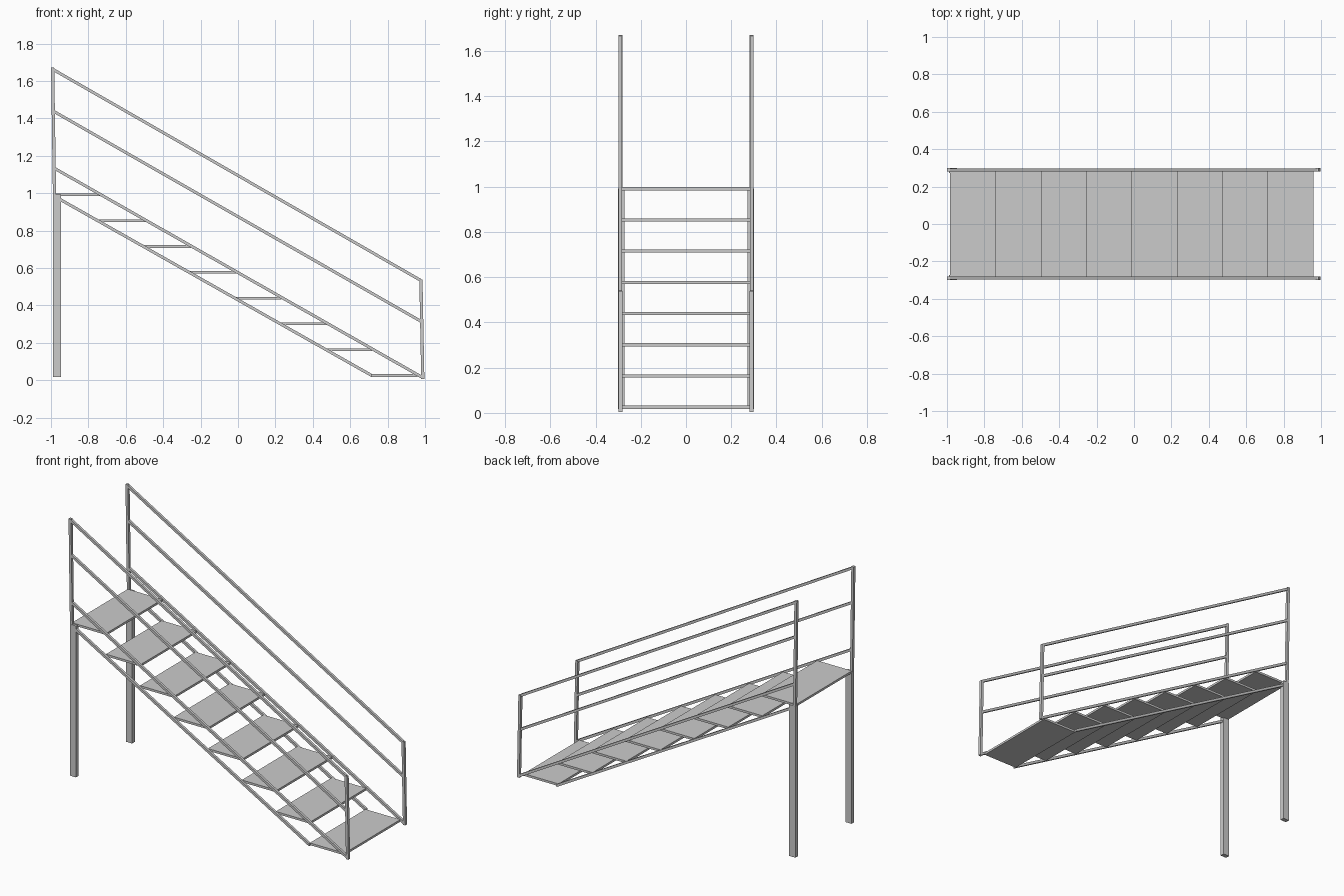
import bpy

if "Cube" in bpy.data.objects:
    bpy.data.objects.remove(bpy.data.objects["Cube"])


def prism(name, profile, y0, y1, mirrored=False):
    """Extrude an x-z profile from y0 to y1, optionally mirrored to the other side."""
    n = len(profile)
    verts = [(x, y, z) for y in (y0, y1) for x, z in profile]
    faces = [tuple(range(n)), tuple(range(2 * n - 1, n - 1, -1))]
    faces += [(i, i + n, (i + 1) % n + n, (i + 1) % n) for i in range(n)]
    mesh = bpy.data.meshes.new(name)
    mesh.from_pydata(verts, [], faces)
    obj = bpy.data.objects.new(name, mesh)
    bpy.context.collection.objects.link(obj)
    if mirrored:
        mod = obj.modifiers.new("other_side", 'MIRROR')
        mod.use_axis = (False, True, False)
    return obj


def rail(name, x0, z0, x1, z1, h=0.018):
    """Sloping bar with plumb-cut ends, one on each side."""
    h /= 2
    prism(name, [(x0, z0 - h), (x1, z1 - h), (x1, z1 + h), (x0, z0 + h)],
          0.282, 0.298, True)


def post(name, xb, zb, xt, zt, w, y0, y1):
    """Upright bar, one on each side."""
    w /= 2
    prism(name, [(xb - w, zb), (xb + w, zb), (xt + w, zt), (xt - w, zt)], y0, y1, True)


# Treads
for i in range(8):
    x = -0.985 + i * 0.2423
    z = 0.991 - i * 0.138
    prism(f"tread_{i + 1}", [(x, z - 0.007), (x + 0.248, z - 0.007),
                             (x + 0.248, z + 0.007), (x, z + 0.007)], -0.284, 0.284)

# Stringers above and below the tread ends
rail("upper_stringer", -0.98, 1.132, 0.98, 0.018)
rail("lower_stringer", -0.97, 0.977, 0.715, 0.025)

# Handrail and middle rail
rail("middle_rail", -0.985, 1.437, 0.978, 0.315)
rail("handrail", -0.99, 1.662, 0.978, 0.533)

# Railing posts
post("top_post", -0.981, 0.985, -0.991, 1.671, 0.017, 0.281, 0.299)
post("bottom_post", 0.988, 0.005, 0.978, 0.538, 0.017, 0.281, 0.299)

# Support legs under the top tread
post("support_leg", -0.968, 0.017, -0.968, 0.993, 0.044, 0.272, 0.300)
